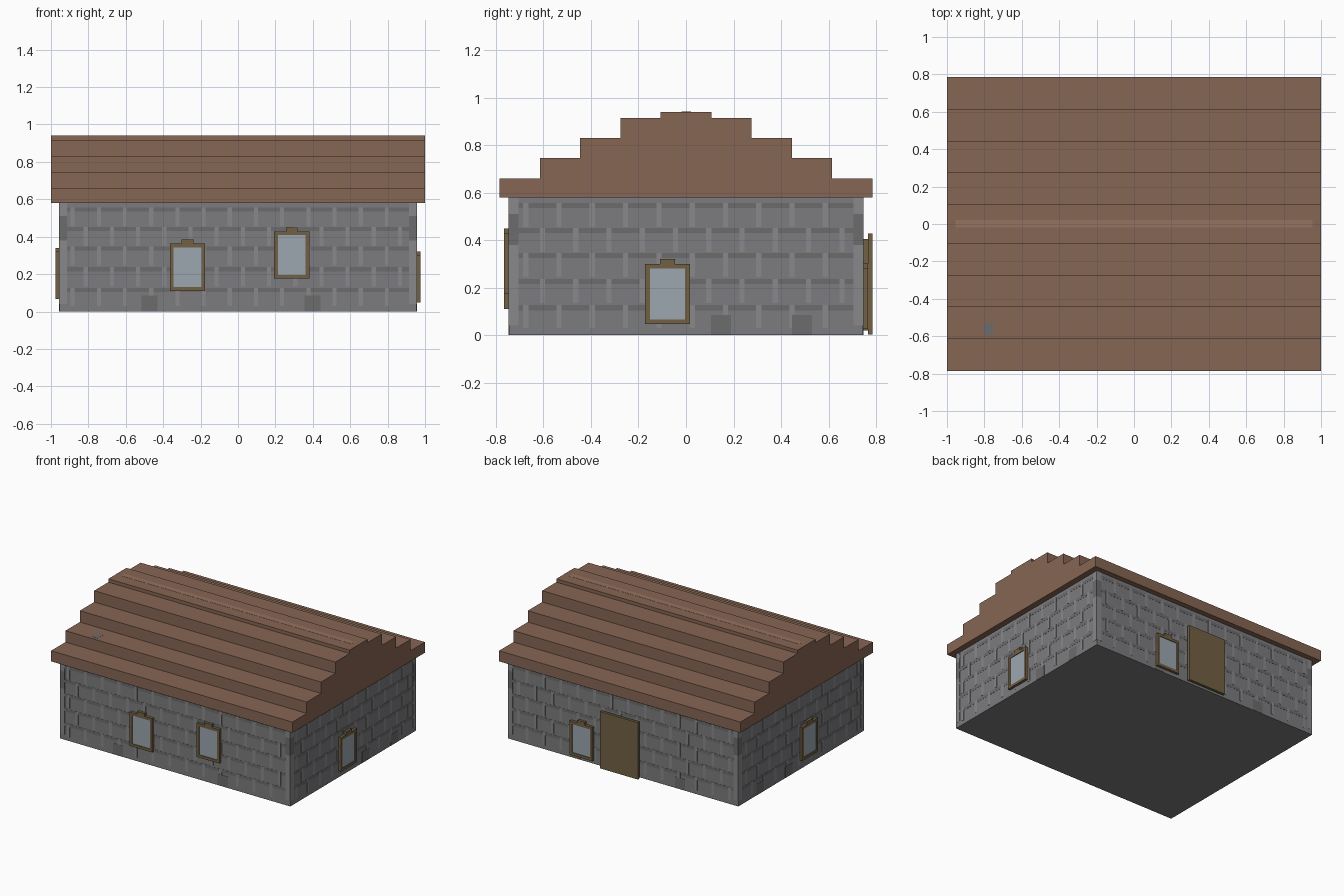
import bpy, bmesh

if "Cube" in bpy.data.objects:
    bpy.data.objects.remove(bpy.data.objects["Cube"])

HX, HY, WALL_H = 0.955, 0.745, 0.58      # half sizes of the wall block


def material(name, rgb):
    m = bpy.data.materials.new(name)
    m.diffuse_color = (*rgb, 1)
    m.use_nodes = True
    m.node_tree.nodes["Principled BSDF"].inputs["Base Color"].default_value = m.diffuse_color
    return m


STONE = material("stone", (0.20, 0.20, 0.21))
STONE_LIGHT = material("light_stone", (0.25, 0.25, 0.26))
STONE_DARK = material("dark_stone", (0.15, 0.15, 0.155))
SHINGLE = material("shingle", (0.24, 0.133, 0.087))
SHINGLE_LIGHT = material("light_shingle", (0.30, 0.17, 0.115))
SLATE = material("slate", (0.15, 0.15, 0.16))
TIMBER = material("timber", (0.17, 0.118, 0.06))
GLASS = material("glass", (0.33, 0.39, 0.43))


def boxes(name, mat, spans):
    """One object made of axis-aligned boxes (x0, x1, y0, y1, z0, z1)."""
    bm = bmesh.new()
    for x0, x1, y0, y1, z0, z1 in spans:
        vs = bmesh.ops.create_cube(bm, size=1)["verts"]
        for v in vs:
            v.co.x = x1 if v.co.x > 0 else x0
            v.co.y = y1 if v.co.y > 0 else y0
            v.co.z = z1 if v.co.z > 0 else z0
    me = bpy.data.meshes.new(name)
    bm.to_mesh(me)
    bm.free()
    me.materials.append(mat)
    ob = bpy.data.objects.new(name, me)
    bpy.context.collection.objects.link(ob)
    return ob


def on_wall(side, u0, u1, z0, z1, d0, d1):
    """Box on a wall: u runs along the wall, d is the distance out of it."""
    if side == "front":
        return (u0, u1, -HY - d1, -HY - d0, z0, z1)
    if side == "back":
        return (u0, u1, HY + d0, HY + d1, z0, z1)
    if side == "left":
        return (-HX - d1, -HX - d0, u0, u1, z0, z1)
    return (HX + d0, HX + d1, u0, u1, z0, z1)


# Wall block
boxes("walls", STONE, [(-HX, HX, -HY, HY, 0, WALL_H)])

# Stone courses: dark bed joints, light staggered uprights, corner strips, base blocks
COURSES = [0.115, 0.225, 0.335, 0.44, 0.545]
for side in ("front", "back", "left", "right"):
    half = HX if side in ("front", "back") else HY
    dark, light = [], []
    for i, z in enumerate(COURSES):
        dark.append(on_wall(side, -half + 0.04, half - 0.04, z - 0.01, z + 0.012, 0, 0.001))
        u = -half + 0.06 + (0.07 if i % 2 else 0)
        while u < half - 0.06:
            light.append(on_wall(side, u, u + 0.022, max(z - 0.09, 0.03), z + 0.012, 0, 0.0015))
            u += 0.14
    for s in (-1, 1):
        a, b = sorted((s * half, s * (half - 0.04)))
        light.append(on_wall(side, a, b, 0.04, 0.38, 0, 0.001))
        light.append(on_wall(side, a, b, 0.51, WALL_H, 0, 0.001))
        dark.append(on_wall(side, a, b, 0.38, 0.51, 0, 0.001))
    base = (-0.515, 0.355) if half == HX else (0.105, 0.445)
    for u in base:
        dark.append(on_wall(side, u, u + 0.085, 0.001, 0.085, 0, 0.002))
    boxes(side + "_dark_stones", STONE_DARK, dark)
    boxes(side + "_light_stones", STONE_LIGHT, light)

# Stepped roof: half profile (half depth, top height) mirrored and extruded along x
STEPS = [(0.785, 0.66), (0.615, 0.745), (0.445, 0.83), (0.275, 0.915), (0.107, 0.94)]
half_profile, z = [], WALL_H
for y, top in STEPS:
    half_profile += [(y, z), (y, top)]
    z = top
profile = half_profile + [(-y, z) for y, z in reversed(half_profile)]
bm = bmesh.new()
face = bm.faces.new([bm.verts.new((-1, y, z)) for y, z in profile])
ext = bmesh.ops.extrude_face_region(bm, geom=[face])["geom"]
bmesh.ops.translate(bm, vec=(2, 0, 0), verts=[v for v in ext if isinstance(v, bmesh.types.BMVert)])
bmesh.ops.recalc_face_normals(bm, faces=bm.faces)
mesh = bpy.data.meshes.new("stepped_roof")
bm.to_mesh(mesh)
bm.free()
mesh.materials.append(SHINGLE)
bpy.context.collection.objects.link(bpy.data.objects.new("stepped_roof", mesh))

# Ridge strip and odd slate
boxes("ridge_strip", SHINGLE_LIGHT, [(-HX, HX, -0.018, 0.022, 0.935, 0.941)])
boxes("odd_slate", SLATE, [(-0.805, -0.75, -0.59, -0.53, 0.74, 0.746)])


# Windows: four frame bars, a keystone on top and a pane
def window(name, side, u, z, w=0.188, h=0.253, t=0.02, d=0.02):
    boxes(name + "_frame", TIMBER, [
        on_wall(side, u, u + t, z, z + h, 0, d),
        on_wall(side, u + w - t, u + w, z, z + h, 0, d),
        on_wall(side, u + t, u + w - t, z, z + t, 0, d),
        on_wall(side, u + t, u + w - t, z + h - t, z + h, 0, d),
        on_wall(side, u + w / 2 - 0.031, u + w / 2 + 0.031, z + h, z + h + 0.021, 0, d)])
    boxes(name + "_pane", GLASS,
          [on_wall(side, u + t, u + w - t, z + t, z + h - t, 0, d - 0.005)])


window("front_left_window", "front", -0.364, 0.11)
window("front_right_window", "front", 0.193, 0.176)
window("right_window", "right", -0.172, 0.047)
window("left_window", "left", -0.172, 0.067)
window("back_window", "back", 0.242, 0.027)

# Back door: inner panel with a larger slab in front
boxes("door_panel", TIMBER, [on_wall("back", -0.13, 0.145, 0.02, 0.405, 0, 0.021)])
boxes("door_slab", TIMBER, [on_wall("back", -0.15, 0.165, 0.002, 0.428, 0.02, 0.04)])
